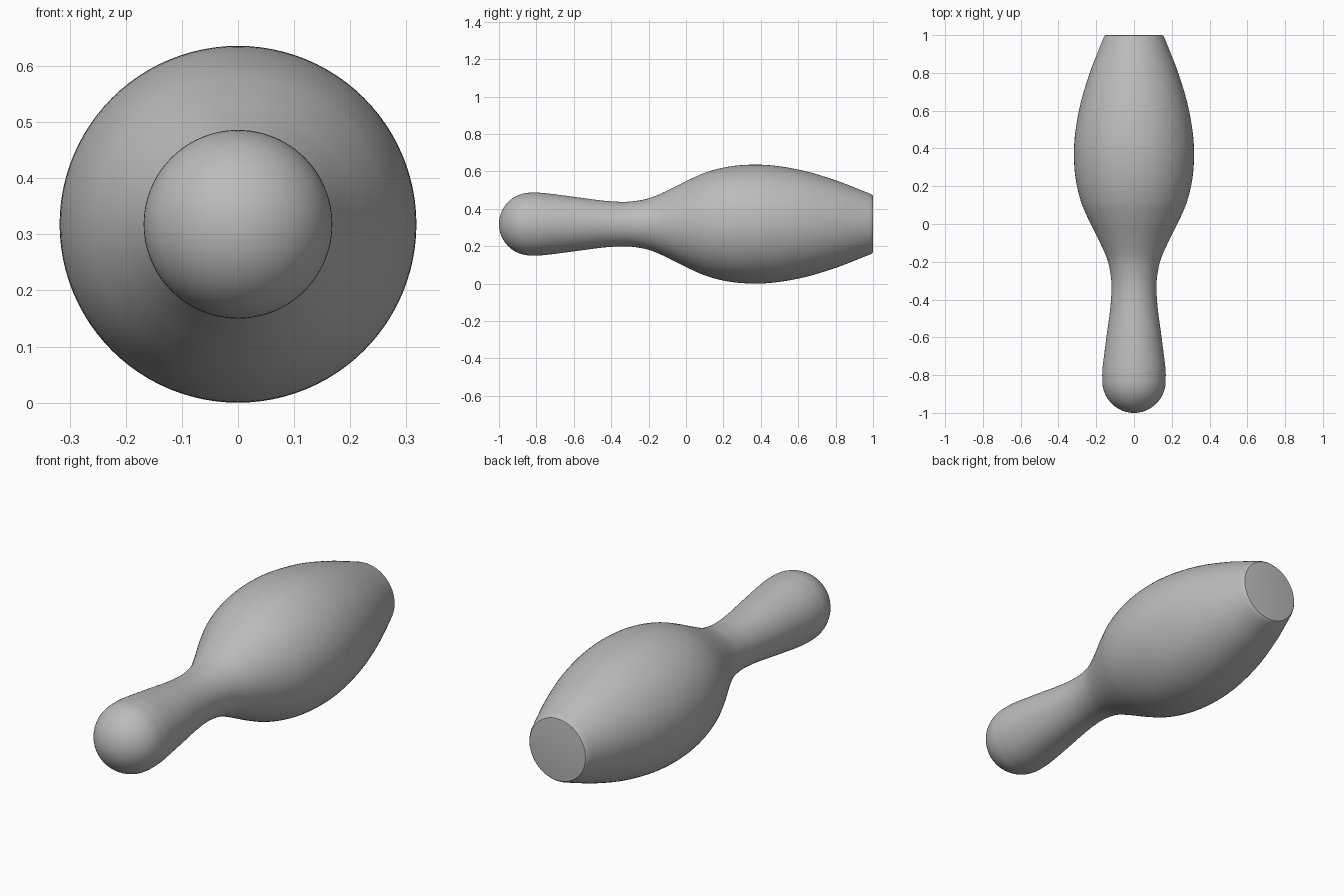
import bpy, bmesh, math
from mathutils import Vector

cube = bpy.data.objects.get("Cube")
if cube:
    bpy.data.objects.remove(cube, do_unlink=True)

SIDES = 96
CENTRE_Z = 0.318
HEAD_R = 0.168

grey = bpy.data.materials.new("plain_grey")
grey.use_nodes = True
colour = (0.5, 0.5, 0.5, 1)
grey.diffuse_color = colour
grey.node_tree.nodes["Principled BSDF"].inputs["Base Color"].default_value = colour

# Control points (distance along the axis, radius) from head to base
control = [Vector(p) for p in (
    (-0.83, 0.168), (-0.76, 0.166), (-0.6, 0.146), (-0.45, 0.126),
    (-0.34, 0.119), (-0.26, 0.125), (-0.18, 0.144), (-0.08, 0.189),
    (0.02, 0.239), (0.12, 0.281), (0.24, 0.309), (0.37, 0.318),
    (0.5, 0.309), (0.65, 0.28), (0.8, 0.234), (0.9, 0.196), (0.985, 0.162))]


def smooth_path(points, steps=6):
    """Catmull-Rom curve through the points."""
    ext = [2 * points[0] - points[1]] + points + [2 * points[-1] - points[-2]]
    path = []
    for a, b, c, d in zip(ext, ext[1:], ext[2:], ext[3:]):
        for i in range(steps):
            t = i / steps
            path.append(0.5 * (2 * b + (c - a) * t + (2 * a - 5 * b + 4 * c - d) * t * t
                               + (3 * b - a - 3 * c + d) * t ** 3))
    return path + [points[-1]]


# Rounded head, body curve, small rounded rim, flat base
profile = [Vector((-0.83 - 0.17 * math.cos(a), HEAD_R * math.sin(a)))
           for a in (math.pi / 2 * i / 20 for i in range(20))]
profile += smooth_path(control)
profile += [Vector((0.994, 0.157)), Vector((0.999, 0.152)), Vector((1.0, 0.146))]

# Revolve the profile around the long axis
bm = bmesh.new()
verts = [bm.verts.new((0, y, r)) for y, r in profile]
edges = [bm.edges.new(pair) for pair in zip(verts, verts[1:])]
bmesh.ops.spin(bm, geom=verts + edges, cent=(0, 0, 0), axis=(0, 1, 0),
               angle=math.tau, steps=SIDES, use_duplicate=False)
bmesh.ops.remove_doubles(bm, verts=bm.verts, dist=0.0001)
bmesh.ops.holes_fill(bm, edges=[e for e in bm.edges if e.is_boundary], sides=0)
bmesh.ops.recalc_face_normals(bm, faces=bm.faces)

mesh = bpy.data.meshes.new("pin_body")
bm.to_mesh(mesh)
bm.free()
mesh.materials.append(grey)
pin = bpy.data.objects.new("pin_body", mesh)
pin.location.z = CENTRE_Z
bpy.context.collection.objects.link(pin)

# Smooth shading with a crisp base edge
bpy.ops.object.select_all(action="DESELECT")
pin.select_set(True)
bpy.context.view_layer.objects.active = pin
bpy.ops.object.shade_smooth_by_angle(angle=math.radians(35))
